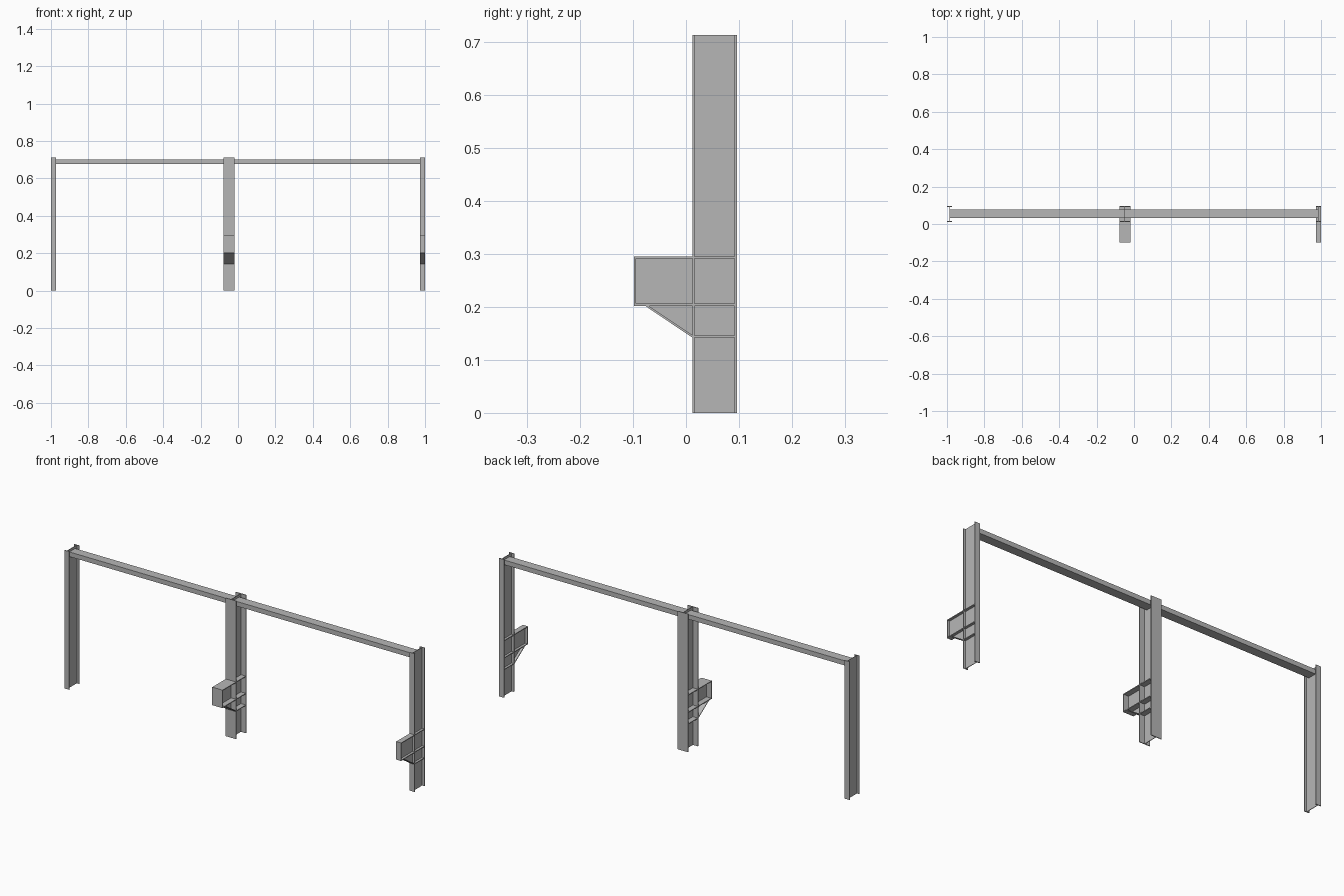
import bpy
import bmesh
from mathutils import Vector

cube = bpy.data.objects.get("Cube")
if cube:
    bpy.data.objects.remove(cube, do_unlink=True)

# Single steel colour
steel = bpy.data.materials.new("grey steel")
steel.use_nodes = True
GREY = (0.47, 0.47, 0.47, 1)
steel.diffuse_color = GREY
steel.node_tree.nodes["Principled BSDF"].inputs["Base Color"].default_value = GREY

HEIGHT = 0.713
FRONT, BACK = 0.012, 0.096      # outer faces of the column flanges
PLATE = 0.004                   # flange and plate thickness
WEB = 0.003


def extrude(name, points, direction):
    """Solid made by sweeping a flat outline along a direction."""
    bm = bmesh.new()
    face = bm.faces.new([bm.verts.new(p) for p in points])
    swept = bmesh.ops.extrude_face_region(bm, geom=[face])["geom"]
    verts = [v for v in swept if isinstance(v, bmesh.types.BMVert)]
    bmesh.ops.translate(bm, verts=verts, vec=Vector(direction))
    bmesh.ops.recalc_face_normals(bm, faces=bm.faces)
    mesh = bpy.data.meshes.new(name)
    bm.to_mesh(mesh)
    bm.free()
    mesh.materials.append(steel)
    obj = bpy.data.objects.new(name, mesh)
    bpy.context.collection.objects.link(obj)
    return obj


def side_plate(name, x, width, outline):
    """Outline in (y, z), centred on x and extruded across the width."""
    points = [(x - width / 2, y, z) for y, z in outline]
    return extrude(name, points, (width, 0, 0))


def rect(y0, y1, z0, z1):
    return [(y0, z0), (y1, z0), (y1, z1), (y0, z1)]


def column(name, x, width):
    """Upright I-section."""
    h, w = width / 2, WEB / 2
    half = [(h, FRONT), (h, FRONT + PLATE), (w, FRONT + PLATE),
            (w, BACK - PLATE), (h, BACK - PLATE), (h, BACK)]
    outline = half + [(-px, py) for px, py in reversed(half)]
    extrude(name, [(x + px, py, 0) for px, py in outline], (0, 0, HEIGHT))


def bracket(name, x, width):
    """Cantilever box with web, raking haunch and column stiffeners."""
    tip, low, high, foot = -0.098, 0.202, 0.295, 0.142
    side_plate(name + "_top_plate", x, width, rect(tip, FRONT, high - PLATE, high))
    side_plate(name + "_bottom_plate", x, width, rect(tip, FRONT, low, low + PLATE))
    side_plate(name + "_end_plate", x, width,
               rect(tip, tip + PLATE, low + PLATE, high - PLATE))
    side_plate(name + "_web", x, WEB,
               rect(tip + PLATE, FRONT, low + PLATE, high - PLATE))
    side_plate(name + "_haunch_plate", x, width,
               [(-0.077, low), (-0.070, low), (FRONT, foot + 0.005), (FRONT, foot)])
    side_plate(name + "_haunch_web", x, WEB,
               [(-0.070, low), (FRONT, low), (FRONT, foot + 0.005)])
    for label, z in (("upper", high - PLATE), ("middle", low), ("lower", foot)):
        side_plate(f"{name}_{label}_stiffener", x, width - 0.001,
                   rect(FRONT + PLATE, BACK - PLATE, z, z + PLATE))


# Columns
END_X, END_WIDTH = 0.986, 0.028
MID_X, MID_WIDTH = -0.049, 0.059
column("right_column", -END_X, END_WIDTH)
column("middle_column", MID_X, MID_WIDTH)
column("left_column", END_X, END_WIDTH)

# Brackets
bracket("middle_bracket", MID_X, MID_WIDTH)
bracket("left_bracket", END_X, END_WIDTH)

# Tie beams running from web to web
for name, x0, x1 in (("right_beam", -END_X, MID_X), ("left_beam", MID_X, END_X)):
    side_plate(name, (x0 + x1) / 2, x1 - x0 - WEB, rect(0.031, 0.078, 0.677, 0.701))
